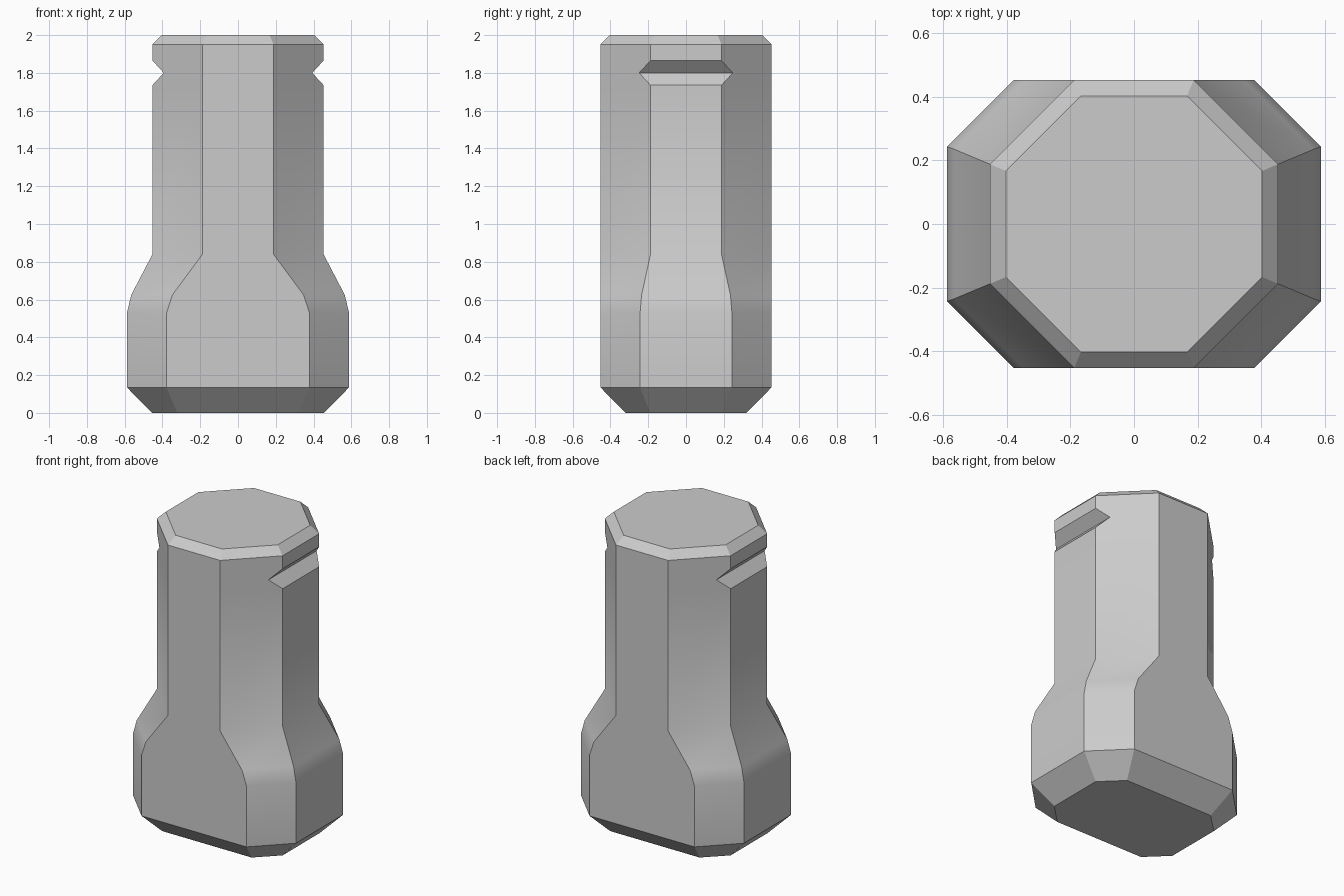
import bpy, bmesh, math

cube = bpy.data.objects.get("Cube")
if cube:
    bpy.data.objects.remove(cube, do_unlink=True)

grey = bpy.data.materials.new("plain grey")
grey.use_nodes = True
colour = (0.6, 0.6, 0.6, 1)
grey.diffuse_color = colour
grey.node_tree.nodes["Principled BSDF"].inputs["Base Color"].default_value = colour


def octagon(bm, z, hx, hy, cx, cy):
    """Ring with half sizes hx, hy and half flat widths cx (front), cy (side)."""
    corners = [(hx, -cy), (hx, cy), (cx, hy), (-cx, hy),
               (-hx, cy), (-hx, -cy), (-cx, -hy), (cx, -hy)]
    return [bm.verts.new((x, y, z)) for x, y in corners]


# Sections from the foot up: height, half sizes, half flat widths
R, F = 0.453, 0.188
sections = [
    (0, 0.455, 0.32, 0.322, 0.19),        # chamfered foot
    (0.135, 0.588, R, 0.378, 0.243),      # wide base
    (0.53, 0.588, R, 0.378, 0.243),
    (0.625, 0.565, R, 0.347, 0.235),      # rounded shoulder
    (0.84, R, R, F, F),                   # neck
    (1.735, R, R, F, F),                  # side notches
    (1.8, 0.393, R, F, 0.248),
    (1.865, R, R, F, F),
    (1.95, R, R, F, F),                   # chamfered top
    (2, 0.403, 0.403, 0.167, 0.167),
]

bm = bmesh.new()
rings = [octagon(bm, *s) for s in sections]
for low, high in zip(rings, rings[1:]):
    for i in range(8):
        j = (i + 1) % 8
        bm.faces.new((low[i], low[j], high[j], high[i]))
bm.faces.new(rings[0][::-1])
bm.faces.new(rings[-1])
bmesh.ops.recalc_face_normals(bm, faces=bm.faces)

mesh = bpy.data.meshes.new("octagonal_plug")
bm.to_mesh(mesh)
bm.free()
mesh.materials.append(grey)
plug = bpy.data.objects.new("octagonal_plug", mesh)
bpy.context.collection.objects.link(plug)

# Soft shoulder, crisp edges elsewhere
bpy.ops.object.select_all(action="DESELECT")
plug.select_set(True)
bpy.context.view_layer.objects.active = plug
bpy.ops.object.shade_smooth_by_angle(angle=math.radians(30))
